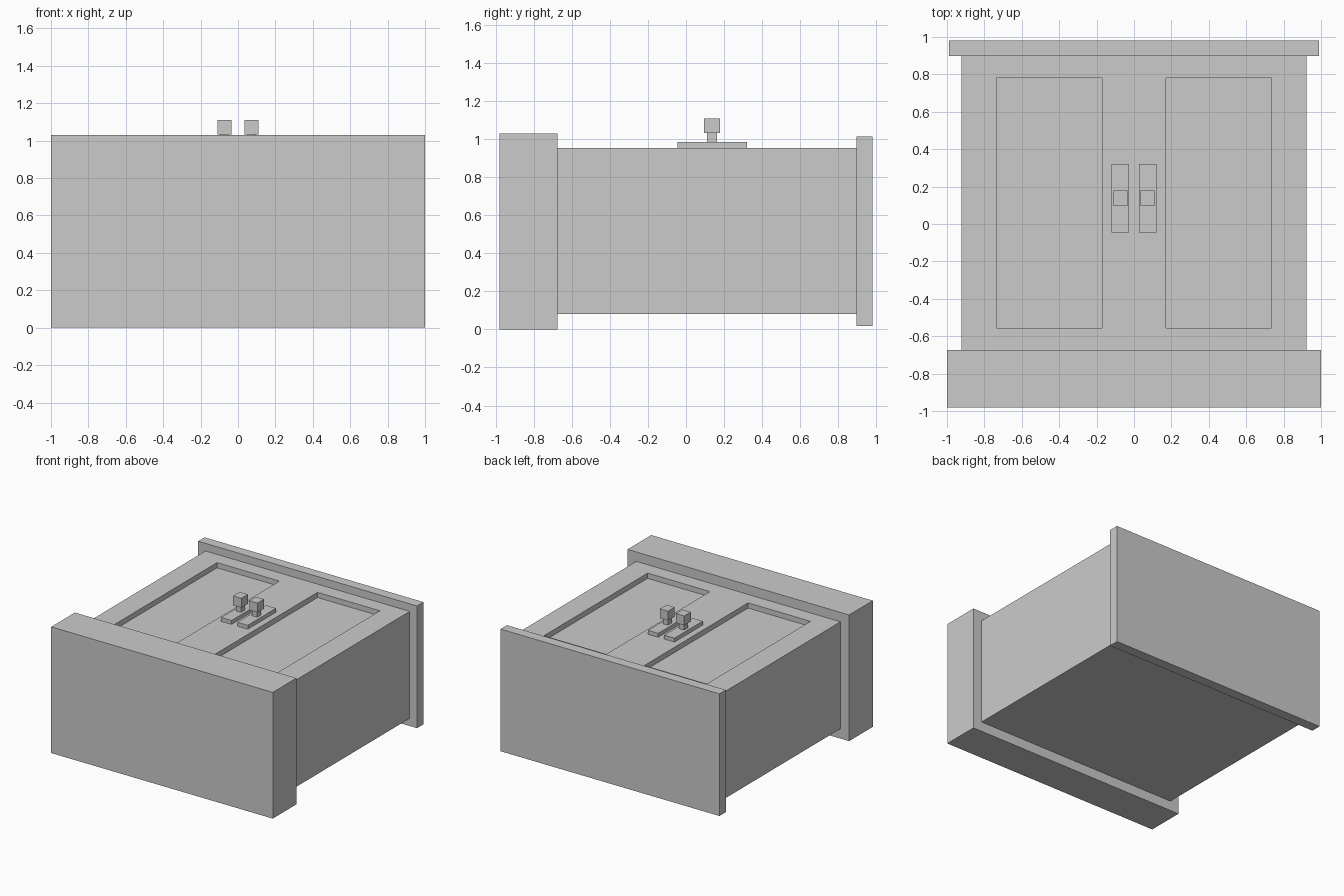
import bpy

if "Cube" in bpy.data.objects:
    bpy.data.objects.remove(bpy.data.objects["Cube"])


def box(name, x, y, z):
    """Box from (min, max) ranges on each axis."""
    bpy.ops.mesh.primitive_cube_add(size=1)
    ob = bpy.context.object
    ob.name = name
    ob.location = [(a + b) / 2 for a, b in (x, y, z)]
    ob.scale = [b - a for a, b in (x, y, z)]
    bpy.ops.object.transform_apply(location=True, rotation=True, scale=True)
    return ob


# Cabinet lies on its back: doors face up
plinth = box("plinth", (-1, 1), (-0.98, -0.675), (0, 1.03))
body = box("cabinet_body", (-0.922, 0.922), (-0.675, 0.897), (0.08, 0.953))
top = box("top_board", (-0.988, 0.988), (0.897, 0.98), (0.018, 1.015))

for side, s in (("left", -1), ("right", 1)):
    def span(a, b):
        return tuple(sorted((s * a, s * b)))

    # Recessed door panel
    cutter = box(side + "_panel_cutter", span(0.172, 0.735), (-0.555, 0.78), (0.91, 1.1))
    mod = body.modifiers.new(side + "_panel", 'BOOLEAN')
    mod.operation = 'DIFFERENCE'
    mod.solver = 'EXACT'
    mod.object = cutter
    bpy.context.view_layer.objects.active = body
    bpy.ops.object.modifier_apply(modifier=mod.name)
    bpy.data.objects.remove(cutter)

    # Handle: back plate, stem and square knob
    box(side + "_handle_plate", span(0.027, 0.12), (-0.045, 0.32), (0.945, 0.985))
    box(side + "_handle_stem", span(0.051, 0.096), (0.11, 0.162), (0.98, 1.035))
    box(side + "_handle_knob", span(0.036, 0.11), (0.095, 0.18), (1.033, 1.11))
